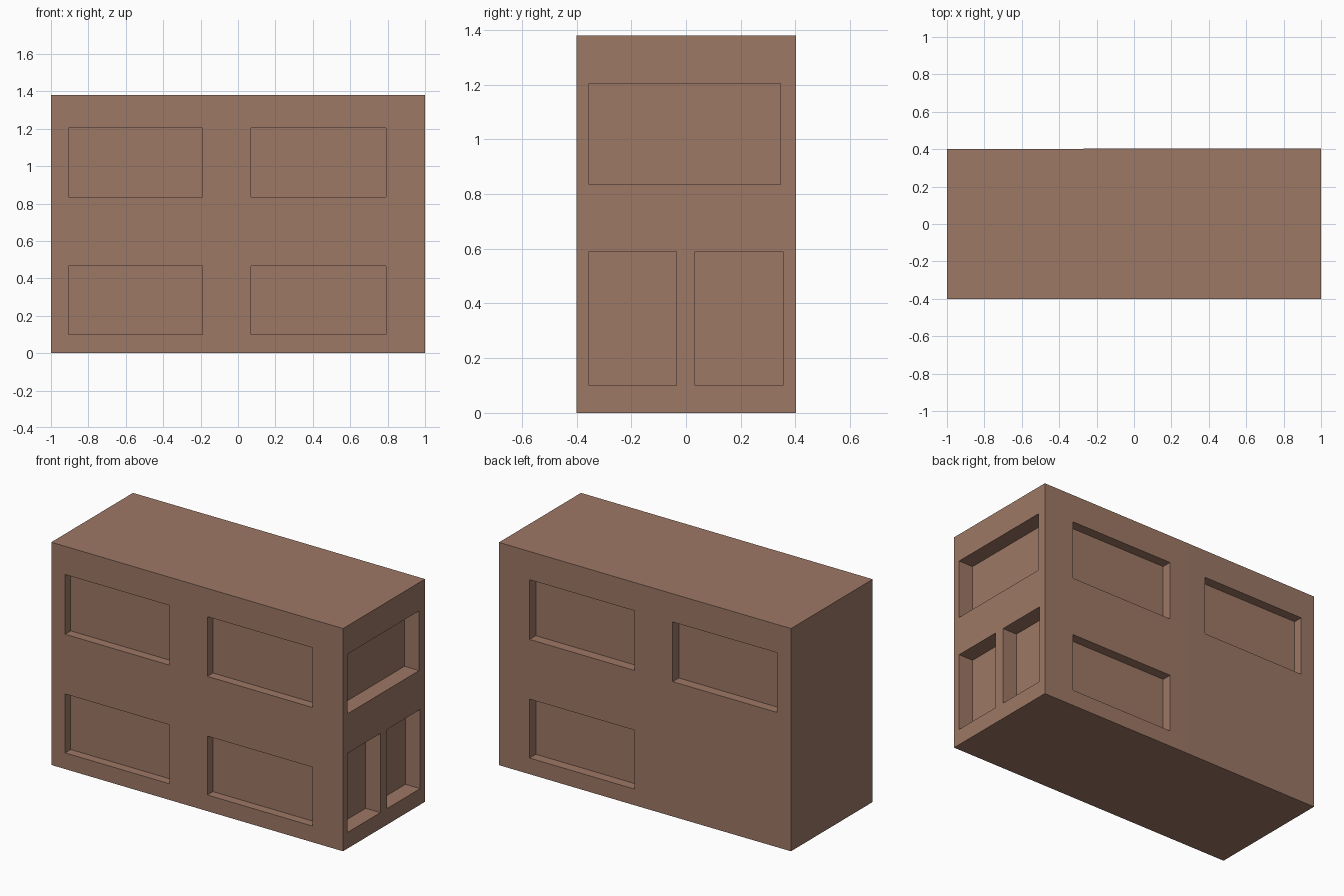
import bpy
import bmesh

if "Cube" in bpy.data.objects:
    bpy.data.objects.remove(bpy.data.objects["Cube"])

BACK = 0.403
HEIGHT = 1.38


def mesh_object(name, bm):
    bmesh.ops.recalc_face_normals(bm, faces=bm.faces)
    mesh = bpy.data.meshes.new(name)
    bm.to_mesh(mesh)
    bm.free()
    obj = bpy.data.objects.new(name, mesh)
    bpy.context.collection.objects.link(obj)
    return obj


def add_box(bm, x0, x1, y0, y1, z0, z1):
    verts = bmesh.ops.create_cube(bm, size=1)["verts"]
    for v in verts:
        v.co = (x1 if v.co.x > 0 else x0,
                y1 if v.co.y > 0 else y0,
                z1 if v.co.z > 0 else z0)


# Building block: footprint with a very slight bend in the back wall
bm = bmesh.new()
footprint = [(-1, -0.4), (1, -0.4), (1, BACK), (-0.06, BACK), (-1, 0.4)]
base = bm.faces.new([bm.verts.new((x, y, 0)) for x, y in footprint])
top = bmesh.ops.extrude_face_region(bm, geom=[base], use_keep_orig=True)["geom"]
bmesh.ops.translate(bm, vec=(0, 0, HEIGHT),
                    verts=[g for g in top if isinstance(g, bmesh.types.BMVert)])
building = mesh_object("building", bm)

# Window recesses
bm = bmesh.new()
columns = [(-0.905, -0.19), (0.07, 0.79)]
floors = [(0.10, 0.465), (0.835, 1.205)]
for c, (x0, x1) in enumerate(columns):
    for f, (z0, z1) in enumerate(floors):
        add_box(bm, x0, x1, -0.5, -0.345, z0, z1)          # front windows
        if c == 1 or f == 1:                               # back, one bay blank
            add_box(bm, x0, x1, 0.342, 0.5, z0, z1)

# Right side: wide upper window above a pair of tall ones
add_box(bm, 0.9, 1.1, -0.355, 0.345, 0.835, 1.205)
for y0, y1 in [(-0.355, -0.035), (0.033, 0.355)]:
    add_box(bm, 0.9, 1.1, y0, y1, 0.10, 0.59)
cutter = mesh_object("window_cutter", bm)

# Carve the recesses, then remove the cutter
cut = building.modifiers.new("windows", 'BOOLEAN')
cut.operation = 'DIFFERENCE'
cut.solver = 'EXACT'
cut.object = cutter
bpy.context.view_layer.update()
depsgraph = bpy.context.evaluated_depsgraph_get()
carved = bpy.data.meshes.new_from_object(building.evaluated_get(depsgraph))
building.modifiers.clear()
building.data = carved
bpy.data.objects.remove(cutter)

# Brown wall colour
brown = bpy.data.materials.new("brown_wall")
brown.diffuse_color = (0.337, 0.188, 0.133, 1)
brown.use_nodes = True
brown.node_tree.nodes["Principled BSDF"].inputs["Base Color"].default_value = brown.diffuse_color
building.data.materials.clear()
building.data.materials.append(brown)
